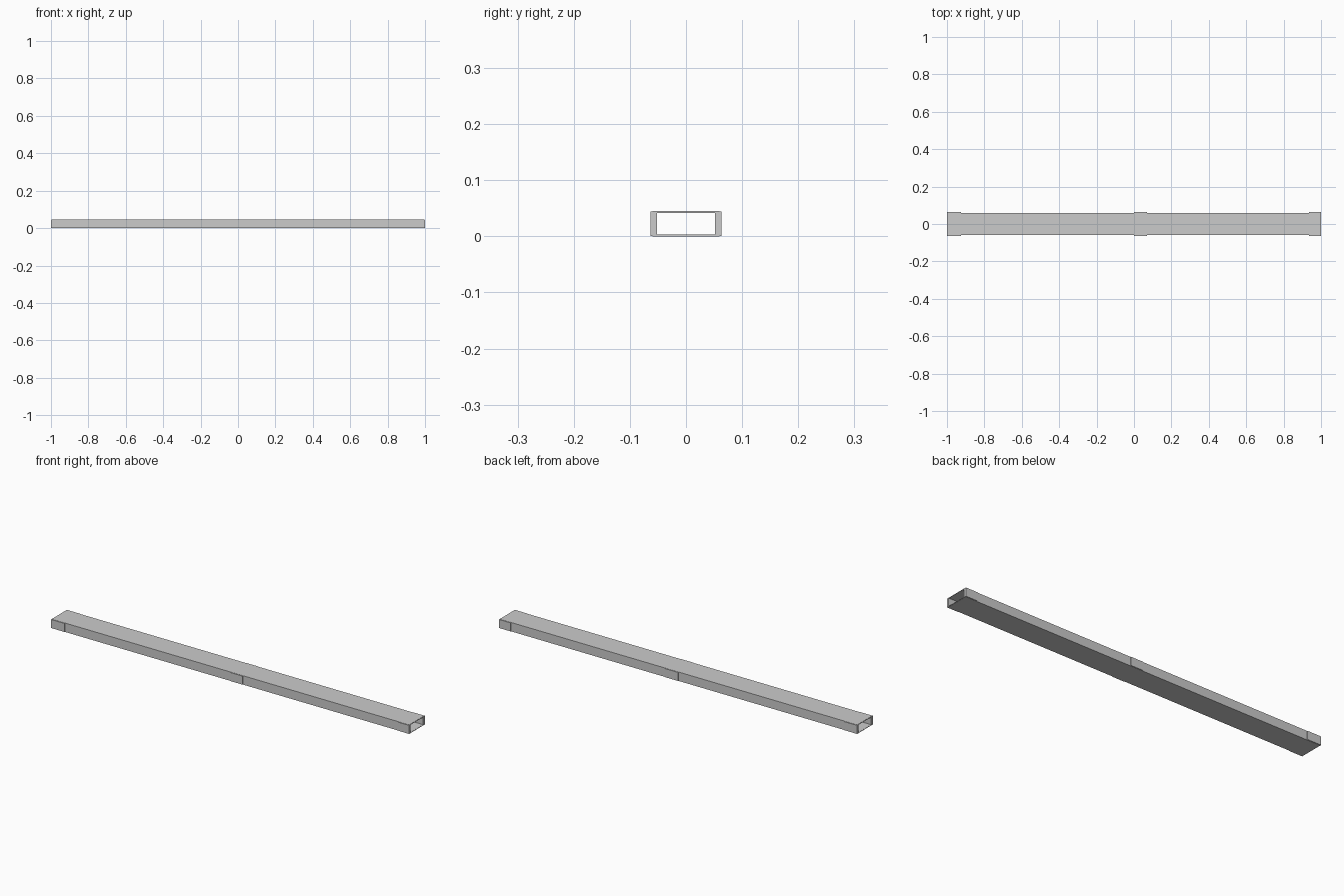
import bpy, bmesh

if "Cube" in bpy.data.objects:
    bpy.data.objects.remove(bpy.data.objects["Cube"])

def tube(name, x0, x1, hy, z0, z1, iy, iz0, iz1):
    """Rectangular open-ended tube running along x."""
    bm = bmesh.new()
    rings = []
    for x in (x0, x1):
        for w, a, b in ((hy, z0, z1), (iy, iz0, iz1)):
            rings.append([bm.verts.new((x, y, z)) for y, z in
                          ((-w, a), (w, a), (w, b), (-w, b))])
    o0, i0, o1, i1 = rings
    for a, b in ((o0, o1), (o1, i1), (i1, i0), (i0, o0)):
        for k in range(4):
            n = (k + 1) % 4
            bm.faces.new((a[k], a[n], b[n], b[k]))
    bmesh.ops.recalc_face_normals(bm, faces=bm.faces)
    me = bpy.data.meshes.new(name)
    bm.to_mesh(me)
    bm.free()
    ob = bpy.data.objects.new(name, me)
    bpy.context.collection.objects.link(ob)
    return ob

# long hollow duct
tube("duct_body", -0.998, 0.998, 0.060, 0.0, 0.045, 0.052, 0.003, 0.042)

# joining sleeves at the ends and the middle
for name, x0, x1 in (("left_sleeve", -1.0, -0.925),
                     ("middle_sleeve", 0.0, 0.07),
                     ("right_sleeve", 0.935, 1.0)):
    tube(name, x0, x1, 0.0635, 0.001, 0.044, 0.0525, 0.0025, 0.0425)
